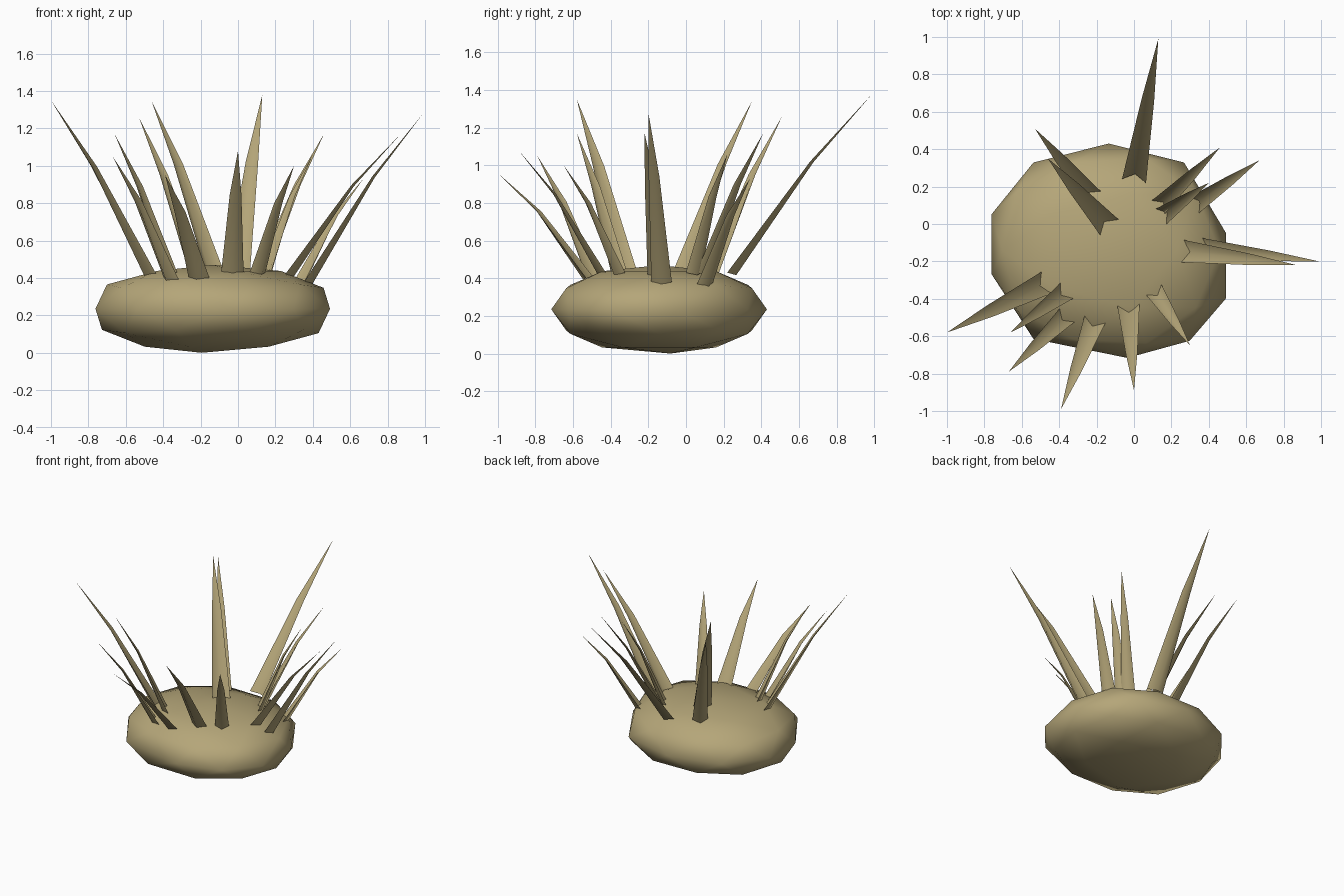
import bpy, bmesh, math
from mathutils import Vector

cube = bpy.data.objects.get("Cube")
if cube:
    bpy.data.objects.remove(cube, do_unlink=True)

tan = bpy.data.materials.new("dry_tan")
tan.use_nodes = True
colour = (0.46, 0.38, 0.19, 1)
tan.diffuse_color = colour
tan.node_tree.nodes["Principled BSDF"].inputs["Base Color"].default_value = colour

CENTRE = Vector((-0.135, -0.143, 0.235))
RADII = Vector((0.627, 0.573, 0.235))


def finish(name, bm):
    mesh = bpy.data.meshes.new(name)
    bm.to_mesh(mesh)
    bm.free()
    mesh.materials.append(tan)
    for p in mesh.polygons:
        p.use_smooth = True
    ob = bpy.data.objects.new(name, mesh)
    bpy.context.collection.objects.link(ob)
    return ob


# Flattened, slightly boxy stone
bm = bmesh.new()
bmesh.ops.create_icosphere(bm, subdivisions=2, radius=1)
for v in bm.verts:
    v.co = Vector([math.copysign(abs(c) ** 0.92, c) for c in v.co])
for i in range(3):
    biggest = max(abs(v.co[i]) for v in bm.verts)
    for v in bm.verts:
        v.co[i] = CENTRE[i] + v.co[i] / biggest * RADII[i]

# Uneven rim and an off-centre lowest point: corner x, y, z, then shift x, y
nudges = [
    (-0.13, -0.14, 0.0, -0.06, 0.06),
    (0.49, 0.05, 0.235, 0.0, -0.10),
    (0.49, -0.33, 0.235, 0.0, -0.06),
    (0.27, -0.61, 0.235, 0.03, -0.01),
    (-0.14, -0.71, 0.235, 0.10, 0.0),
    (-0.76, -0.33, 0.235, 0.0, 0.07),
]
for x, y, z, dx, dy in nudges:
    corner = min(bm.verts, key=lambda v: (v.co - Vector((x, y, z))).length)
    corner.co += Vector((dx, dy, 0))
finish("stone", bm)


def blade(name, bx, by, bz, tx, ty, tz, width):
    """Folded leaf: channel opens inward, bows up and flattens to a point."""
    base = Vector((bx, by, bz))
    tip = Vector((tx, ty, tz))
    out = Vector((tx - bx, ty - by, 0)).normalized()
    side = Vector((-out.y, out.x, 0))
    fold = (out - Vector((0, 0, 0.35))).normalized()
    mid = base.lerp(tip, 0.58) + Vector((0, 0, 0.04)) - out * 0.005
    bm = bmesh.new()
    rows = []
    for p, wide, depth in ((base, width, 0.04), (mid, width * 0.52, 0.012)):
        rows.append([bm.verts.new(p + side * wide * k / 2
                                  + fold * (depth if k == 0 else 0))
                     for k in (-1, 0, 1)])
    end = bm.verts.new(tip)
    for i in range(2):
        bm.faces.new((rows[0][i], rows[0][i + 1], rows[1][i + 1], rows[1][i]))
        bm.faces.new((rows[1][i], rows[1][i + 1], end))
    finish(name, bm)


# Base x, y, z, tip x, y, z, width
blades = [
    (0.00, 0.23, 0.43, 0.13, 0.99, 1.38, 0.13),
    (-0.22, 0.14, 0.43, -0.53, 0.51, 1.26, 0.11),
    (-0.13, -0.02, 0.45, -0.46, 0.35, 1.34, 0.13),
    (0.13, 0.09, 0.43, 0.46, 0.41, 1.17, 0.10),
    (0.145, 0.04, 0.43, 0.40, 0.22, 1.06, 0.10),
    (0.32, 0.10, 0.37, 0.67, 0.34, 0.93, 0.10),
    (0.36, -0.13, 0.38, 0.99, -0.20, 1.28, 0.11),
    (0.26, -0.145, 0.42, 0.87, -0.22, 1.17, 0.12),
    (-0.46, -0.31, 0.41, -1.00, -0.58, 1.35, 0.13),
    (-0.35, -0.35, 0.41, -0.66, -0.58, 1.17, 0.11),
    (-0.35, -0.48, 0.38, -0.67, -0.79, 1.05, 0.11),
    (-0.205, -0.50, 0.39, -0.39, -0.99, 0.95, 0.12),
    (-0.03, -0.43, 0.43, 0.00, -0.89, 1.08, 0.12),
    (0.105, -0.35, 0.43, 0.30, -0.65, 1.00, 0.10),
]
for n, row in enumerate(blades, 1):
    blade(f"blade_{n}", *row)
